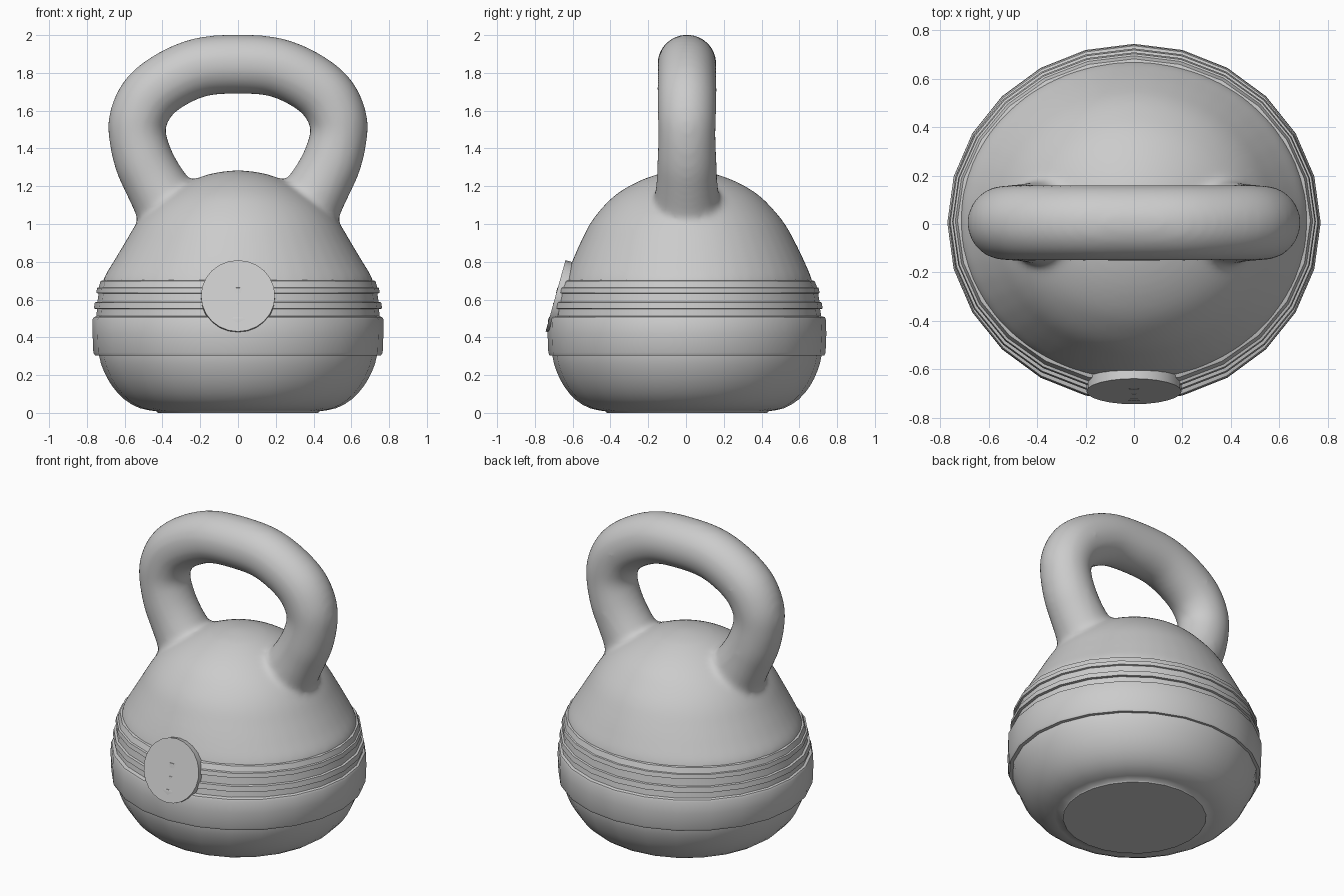
import bpy, bmesh, math
from mathutils import Vector

if "Cube" in bpy.data.objects:
    bpy.data.objects.remove(bpy.data.objects["Cube"])


def spline(pts, steps):
    """Catmull-Rom through tuples of any length."""
    pts = [Vector(p) for p in pts]
    ext = [2 * pts[0] - pts[1]] + pts + [2 * pts[-1] - pts[-2]]
    out = []
    for a, b, c, d in zip(ext, ext[1:], ext[2:], ext[3:]):
        for i in range(steps):
            t = i / steps
            out.append(0.5 * (2 * b + (c - a) * t + (2 * a - 5 * b + 4 * c - d) * t * t
                              + (3 * b - a - 3 * c + d) * t ** 3))
    return out + [pts[-1]]


def loft(bm, rings):
    """Skin closed rings of points and cap both ends."""
    loops = [[bm.verts.new(p) for p in r] for r in rings]
    n = len(loops[0])
    for a, b in zip(loops, loops[1:]):
        for i in range(n):
            bm.faces.new((a[i], a[(i + 1) % n], b[(i + 1) % n], b[i]))
    bm.faces.new(loops[0][::-1])
    bm.faces.new(loops[-1])


def ellipse_ring(rx, ry, cy, z, n):
    return [(rx * math.cos(2 * math.pi * i / n), cy + ry * math.sin(2 * math.pi * i / n), z)
            for i in range(n)]


def finish(bm, name, angle=30):
    bmesh.ops.recalc_face_normals(bm, faces=bm.faces)
    me = bpy.data.meshes.new(name)
    bm.to_mesh(me)
    bm.free()
    ob = bpy.data.objects.new(name, me)
    bpy.context.collection.objects.link(ob)
    bpy.ops.object.select_all(action='DESELECT')
    ob.select_set(True)
    bpy.context.view_layer.objects.active = ob
    bpy.ops.object.shade_smooth_by_angle(angle=math.radians(angle))
    return ob


# Upper body dome: rx, ry, y centre, z
bm = bmesh.new()
dome = [(.70, .67, .005, .50), (.715, .665, .01, .62), (.717, .655, .014, .70), (.66, .616, .012, .80),
        (.60, .57, .01, .90), (.54, .517, .007, 1.0), (.47, .45, .005, 1.085),
        (.38, .375, .005, 1.157), (.27, .27, .005, 1.22), (.15, .15, .005, 1.265),
        (.03, .03, .005, 1.284)]
loft(bm, [ellipse_ring(*p, 48) for p in spline(dome, 4)])

# Handle: x, z, radius for one half, mirrored
half = [(0, 1.846, .157), (.19, 1.832, .157), (.345, 1.77, .157), (.465, 1.68, .157),
        (.525, 1.57, .155), (.533, 1.47, .152), (.50, 1.34, .157), (.45, 1.235, .161),
        (.39, 1.13, .172), (.34, 1.03, .185)]
path = spline([(-x, z, r) for x, z, r in half[:0:-1]] + half, 5)
rings = []
for i, (x, z, r) in enumerate(path):
    t = path[min(i + 1, len(path) - 1)] - path[max(i - 1, 0)]
    nrm = Vector((t[1], -t[0])).normalized()
    rings.append([(x + nrm.x * r * math.cos(a), .005 + r * math.sin(a), z + nrm.y * r * math.cos(a))
                  for a in (2 * math.pi * k / 32 for k in range(32))])
loft(bm, rings)

# Blend dome and handle into one cast surface
top = finish(bm, "upper_body_and_handle", 60)
rm = top.modifiers.new("Fuse", 'REMESH')
rm.mode = 'VOXEL'
rm.voxel_size = .018
rm.use_smooth_shade = True
sm = top.modifiers.new("Fillet", 'SMOOTH')
sm.factor = .5
sm.iterations = 14

# Rounded lower body with flat foot
bm = bmesh.new()
low = [(.43, .43, .005, .008), (.52, .515, .005, .025), (.60, .59, .005, .07),
       (.665, .65, .005, .14), (.71, .69, .005, .22), (.735, .712, .005, .30), (.74, .715, .005, .40)]
loft(bm, [ellipse_ring(.425, .425, .005, 0, 24)] + [ellipse_ring(*p, 24) for p in spline(low, 2)])
finish(bm, "lower_body", 50)

# Wide band and stepped ribs: rx, ry, y centre, z
bm = bmesh.new()
ribs = [(.725, .70, .005, .305), (.758, .728, .005, .305), (.766, .734, .005, .32),
        (.77, .738, .005, .42), (.77, .735, .005, .495), (.763, .73, .005, .507),
        (.75, .708, .008, .512), (.746, .702, .008, .55),
        (.763, .716, .008, .552), (.758, .71, .008, .585),
        (.744, .697, .01, .588), (.738, .69, .01, .632),
        (.75, .698, .01, .635), (.746, .692, .01, .662),
        (.737, .682, .012, .665), (.728, .668, .013, .698), (.70, .645, .013, .705)]
loft(bm, [ellipse_ring(*p, 24) for p in ribs])
finish(bm, "ribbed_band")

# Tilted plain medallion on the front
bm = bmesh.new()
bmesh.ops.create_cone(bm, cap_ends=True, segments=24, radius1=.196, radius2=.196, depth=.08)
disc = finish(bm, "front_medallion")
disc.location = (0, -.652, .609)
disc.rotation_euler = (math.radians(74.4), 0, 0)
